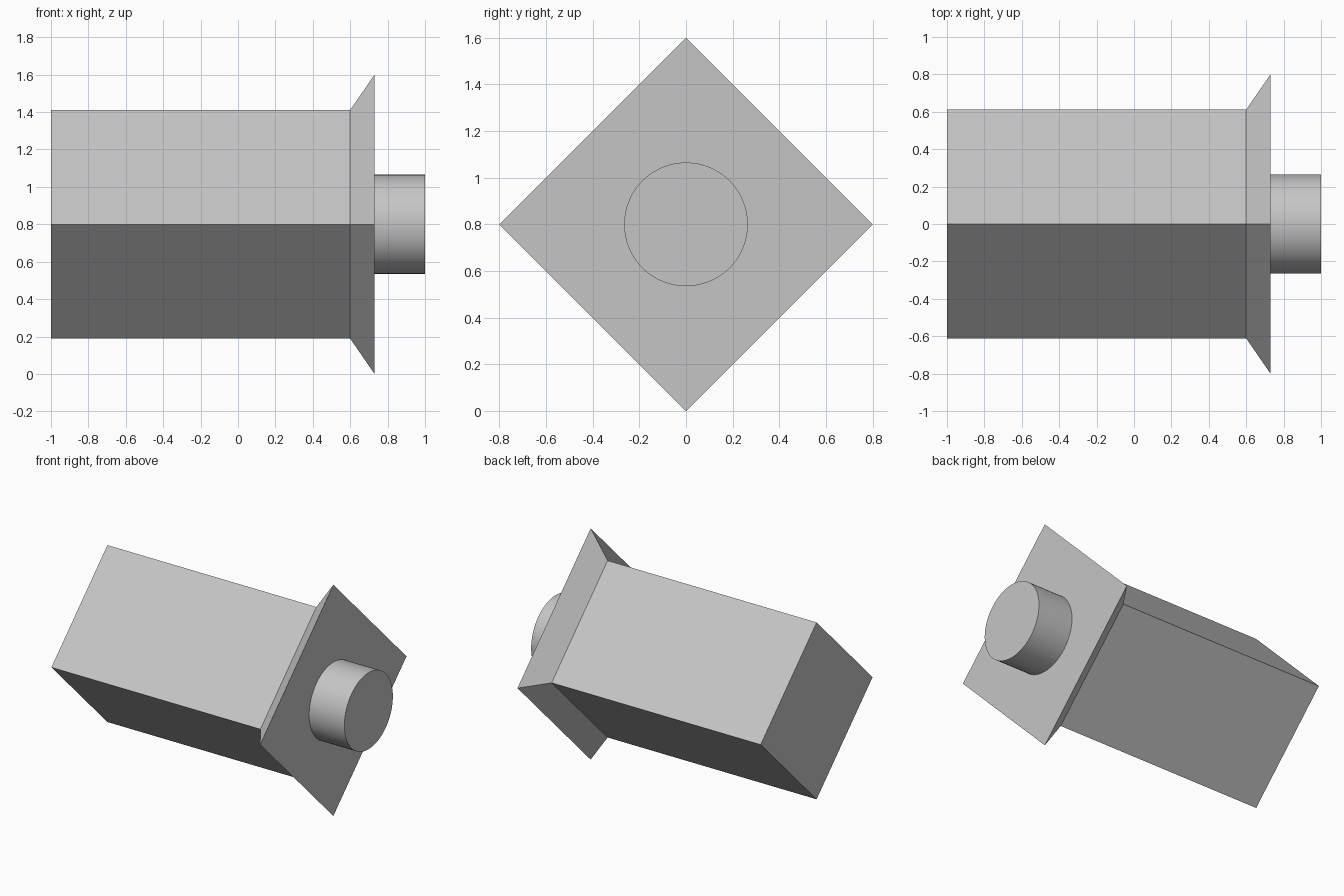
import bpy
import math

if "Cube" in bpy.data.objects:
    bpy.data.objects.remove(bpy.data.objects["Cube"], do_unlink=True)

AXIS_HEIGHT = 0.8

grey = bpy.data.materials.new("light_grey")
grey.use_nodes = True
colour = (0.56, 0.56, 0.56, 1)
grey.diffuse_color = colour
grey.node_tree.nodes["Principled BSDF"].inputs["Base Color"].default_value = colour


def lathe_part(name, sides, profile):
    """Sweep (x, radius) points around the long axis and cap both ends."""
    verts, faces = [], []
    for x, radius in profile:
        for i in range(sides):
            a = math.tau * i / sides
            verts.append((x, radius * math.cos(a), AXIS_HEIGHT + radius * math.sin(a)))
    for r in range(len(profile) - 1):
        for i in range(sides):
            j = (i + 1) % sides
            a, b = r * sides, (r + 1) * sides
            faces.append((a + i, b + i, b + j, a + j))
    faces.append(tuple(range(sides)))
    faces.append(tuple(reversed(range(len(verts) - sides, len(verts)))))
    # Reverse the winding so every face points outward
    faces = [f[::-1] for f in faces]
    mesh = bpy.data.meshes.new(name)
    mesh.from_pydata(verts, [], faces)
    mesh.materials.append(grey)
    obj = bpy.data.objects.new(name, mesh)
    bpy.context.collection.objects.link(obj)
    return obj


# Square housing standing on its corner, flaring out to a wide face
lathe_part("housing", 4, [(-1, 0.612), (0.6, 0.612), (0.73, 0.8)])

# Round stub on the wide face
stub = lathe_part("round_stub", 64, [(0.73, 0.265), (1, 0.265)])
bpy.ops.object.select_all(action="DESELECT")
stub.select_set(True)
bpy.context.view_layer.objects.active = stub
bpy.ops.object.shade_smooth_by_angle(angle=math.radians(30))
